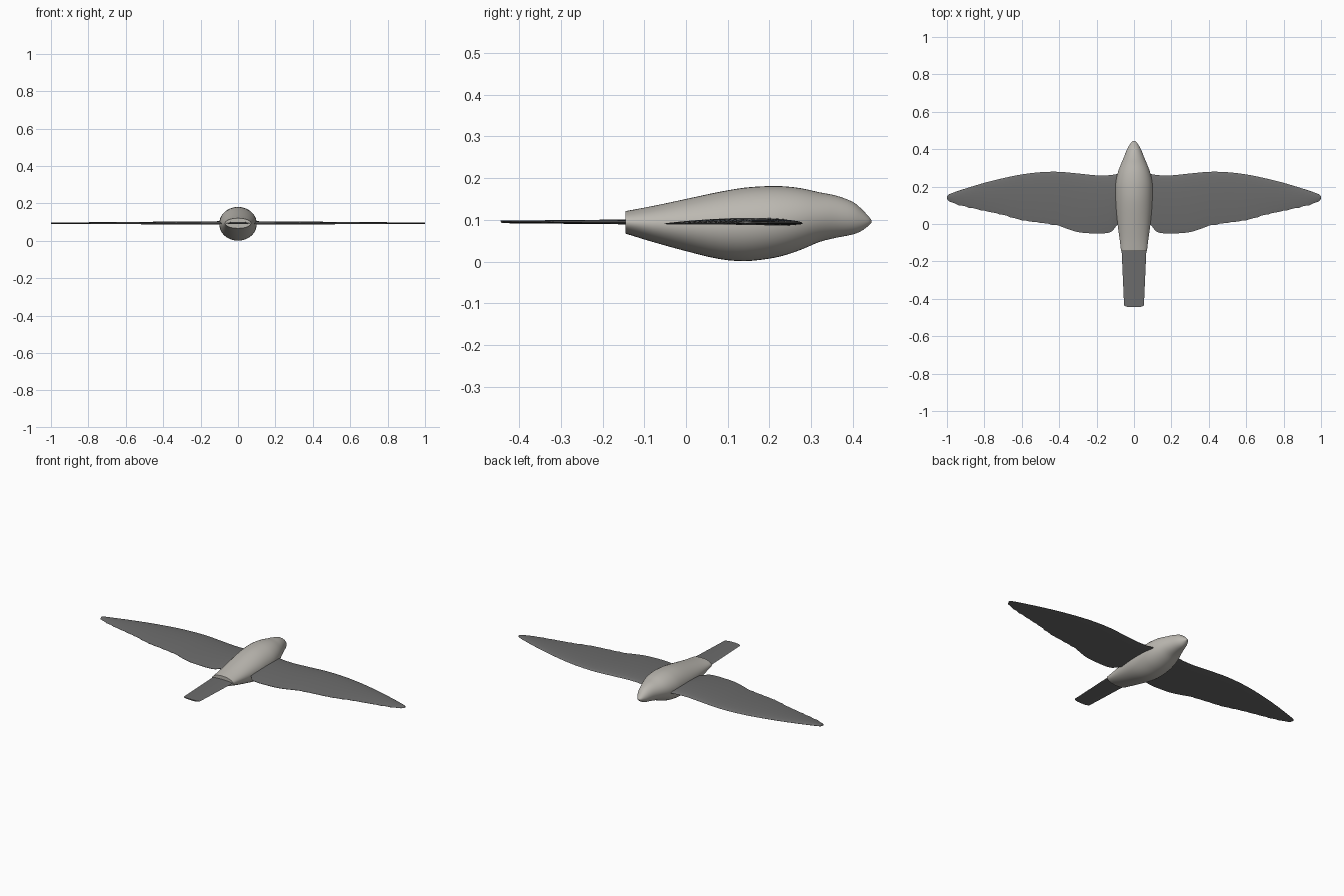
import bpy, bmesh, math
from mathutils import Vector

if "Cube" in bpy.data.objects:
    bpy.data.objects.remove(bpy.data.objects["Cube"])


def material(name, rgb):
    m = bpy.data.materials.new(name)
    m.diffuse_color = (*rgb, 1)
    m.use_nodes = True
    m.node_tree.nodes["Principled BSDF"].inputs["Base Color"].default_value = m.diffuse_color
    return m


BODY = material("warm light grey", (0.50, 0.48, 0.44))
WING = material("dark grey", (0.15, 0.15, 0.15))


def smooth(rows, steps):
    """Catmull-Rom interpolation through rows of section parameters."""
    out = []
    for i in range(len(rows) - 1):
        p1, p2 = Vector(rows[i]), Vector(rows[i + 1])
        p0 = Vector(rows[max(i - 1, 0)])
        p3 = Vector(rows[min(i + 2, len(rows) - 1)])
        # tangents by the spacing of the first parameter
        m1 = (p2 - p0) * ((p2[0] - p1[0]) / (p2[0] - p0[0]))
        m2 = (p3 - p1) * ((p2[0] - p1[0]) / (p3[0] - p1[0]))
        for k in range(steps):
            t = k / steps
            out.append(p1 * (2*t**3 - 3*t**2 + 1) + m1 * (t**3 - 2*t**2 + t)
                       + p2 * (3*t**2 - 2*t**3) + m2 * (t**3 - t**2))
    return out + [Vector(rows[-1])]


def loft(name, rings, mat, angle=40):
    """Skin closed rings of points and cap both ends."""
    bm = bmesh.new()
    rows = [[bm.verts.new(p) for p in ring] for ring in rings]
    n = len(rows[0])
    for a, b in zip(rows, rows[1:]):
        for i in range(n):
            bm.faces.new((a[i], a[(i + 1) % n], b[(i + 1) % n], b[i]))
    bm.faces.new(rows[0])
    bm.faces.new(rows[-1])
    bmesh.ops.recalc_face_normals(bm, faces=bm.faces)
    me = bpy.data.meshes.new(name)
    bm.to_mesh(me)
    bm.free()
    me.materials.append(mat)
    ob = bpy.data.objects.new(name, me)
    bpy.context.collection.objects.link(ob)
    bpy.context.view_layer.objects.active = ob
    ob.select_set(True)
    bpy.ops.object.shade_smooth_by_angle(angle=math.radians(angle))
    ob.select_set(False)
    return ob


def ellipse(y, half_w, bottom, top, n=40):
    mid, h = (bottom + top) / 2, (top - bottom) / 2
    return [(half_w * math.cos(2 * math.pi * i / n), y,
             mid + h * math.sin(2 * math.pi * i / n)) for i in range(n)]


# Body: y, half width, bottom, top
body = [(-0.145, 0.069, 0.067, 0.121), (-0.08, 0.077, 0.047, 0.133),
        (0, 0.088, 0.025, 0.150), (0.08, 0.097, 0.006, 0.167),
        (0.14, 0.100, 0.001, 0.177), (0.20, 0.100, 0.007, 0.181),
        (0.24, 0.095, 0.016, 0.180), (0.28, 0.085, 0.030, 0.175),
        (0.32, 0.070, 0.047, 0.166), (0.36, 0.053, 0.057, 0.158),
        (0.40, 0.037, 0.065, 0.143), (0.42, 0.026, 0.073, 0.127),
        (0.438, 0.013, 0.086, 0.108), (0.445, 0.003, 0.093, 0.099)]
loft("body", [ellipse(*r) for r in smooth(body, 3)], BODY)

# Wing planform: x, leading edge y, trailing edge y
wing = [(0.05, 0.27, 0.04), (0.09, 0.267, -0.005), (0.12, 0.262, -0.040),
        (0.15, 0.260, -0.049), (0.20, 0.260, -0.051), (0.30, 0.270, -0.043),
        (0.40, 0.279, -0.012), (0.50, 0.277, 0.004), (0.60, 0.265, 0.018),
        (0.70, 0.245, 0.046), (0.80, 0.220, 0.068), (0.90, 0.190, 0.090),
        (0.96, 0.170, 0.107), (0.99, 0.158, 0.122), (1.0, 0.149, 0.136)]


def airfoil(side, x, lead, trail, n=14):
    chord = lead - trail
    s = 0.35 + 0.65 * (1 - x)
    # shallow feather scallops along the outer trailing edge
    if 0.4 < x < 0.99:
        trail += 0.004 * abs(math.sin(x * math.pi / 0.055))
    top, low = [], []
    for i in range(n + 1):
        u = (1 - math.cos(math.pi * i / n)) / 2        # 0 front, 1 rear
        y = lead + (trail - lead) * u
        z = 0.0905 + 0.002 * x
        hump = 1.55 * math.sqrt(u) * (1 - u) ** 0.9
        belly = 2.2 * math.sqrt(u) * (1 - u) ** 3
        top.append((side * x, y, z + s * (0.0235 * hump + 0.0005)))
        low.append((side * x, y, z - s * (0.0055 * belly + 0.0015)))
    return top + low[::-1]


for name, side in (("right_wing", 1), ("left_wing", -1)):
    loft(name, [airfoil(side, *r) for r in smooth(wing, 5)], WING, 60)

# Tail: thin lens-shaped slab, narrowing to a bluntly rounded end
tail = []
for k in range(13):
    t = k / 12
    w, h = 0.067 - 0.014 * t, 0.006 - 0.003 * t
    ring = []
    for i in range(24):
        a = 2 * math.pi * i / 24
        c = math.cos(a)
        y = -0.12 - 0.325 * t + 0.010 * t * c ** 4
        ring.append((w * c, y, 0.095 + h * math.sin(a)))
    tail.append(ring)
loft("tail", tail, WING)
